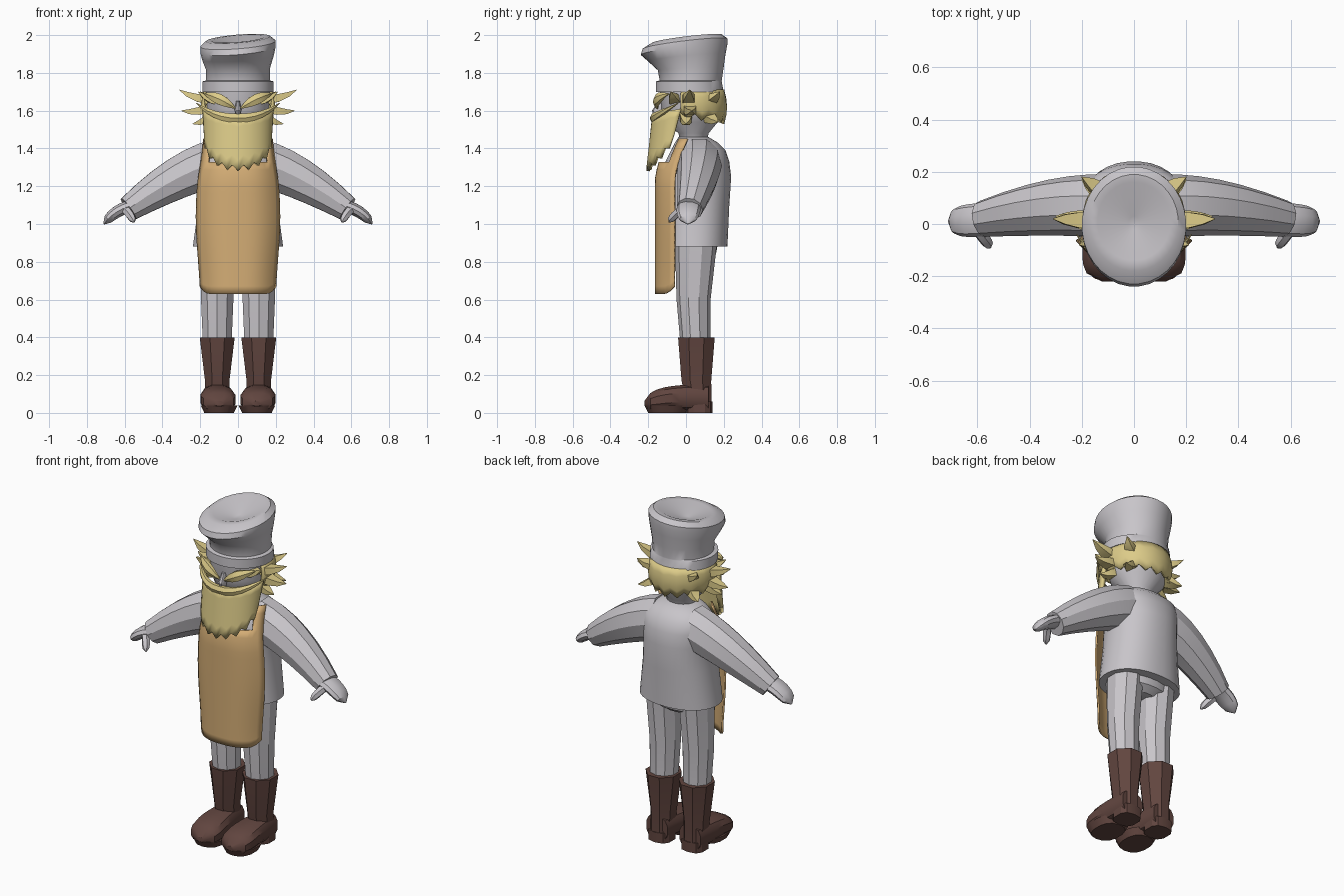
import bpy, bmesh, math
from mathutils import Vector

if "Cube" in bpy.data.objects:
    bpy.data.objects.remove(bpy.data.objects["Cube"], do_unlink=True)


def material(name, *color):
    mat = bpy.data.materials.new(name)
    mat.use_nodes = True
    mat.diffuse_color = (*color, 1)
    mat.node_tree.nodes["Principled BSDF"].inputs["Base Color"].default_value = (*color, 1)
    return mat


CLOTH = material("pale grey", .58, .56, .59)
TAN = material("apron tan", .66, .42, .18)
BLOND = material("straw blond", .72, .6, .25)
LEATHER = material("dark brown leather", .12, .06, .05)


def finish(name, bm, mat, mirror=False, thickness=0, angle=32):
    bmesh.ops.recalc_face_normals(bm, faces=bm.faces)
    mesh = bpy.data.meshes.new(name)
    bm.to_mesh(mesh)
    bm.free()
    mesh.materials.append(mat)
    part = bpy.data.objects.new(name, mesh)
    bpy.context.collection.objects.link(part)
    bpy.ops.object.select_all(action='DESELECT')
    part.select_set(True)
    bpy.context.view_layer.objects.active = part
    bpy.ops.object.shade_smooth_by_angle(angle=math.radians(angle))
    if thickness:
        solid = part.modifiers.new("thickness", 'SOLIDIFY')
        solid.thickness = thickness
        solid.offset = 0
    if mirror:
        part.modifiers.new("mirror", 'MIRROR').use_mirror_merge = False


def loft(name, sections, mat, sides=10, power=2, warp=None, **options):
    """Skin closed rings given as (centre, direction, half width, half depth)."""
    bm = bmesh.new()
    rings = []
    for centre, direction, width, depth in sections:
        along = direction.normalized()
        ref = Vector((0, 0, 1)) if abs(along.y) > .9 else Vector((0, 1, 0))
        across = ref.cross(along).normalized()
        deep = along.cross(across)
        ring = []
        for k in range(sides):
            a = math.tau * (k + .5) / sides
            c, s = (math.copysign(abs(f(a)) ** (2 / power), f(a)) for f in (math.cos, math.sin))
            p = centre + across * width * c + deep * depth * s
            ring.append(bm.verts.new(warp(p) if warp else p))
        rings.append(ring)
    for low, high in zip(rings, rings[1:]):
        for k in range(sides):
            n = (k + 1) % sides
            bm.faces.new((low[k], low[n], high[n], high[k]))
    bm.faces.new(rings[0][::-1])
    bm.faces.new(rings[-1])
    finish(name, bm, mat, **options)


def stack(name, levels, mat, x=0, **options):
    """Horizontal rings given as (z, half width, front y, back y)."""
    up = Vector((0, 0, 1))
    loft(name, [(Vector((x, (front + back) / 2, z)), up, width, (back - front) / 2)
                for z, width, front, back in levels], mat, **options)


def sweep(name, start, bend, end, size, mat, steps=6, axis=None, **options):
    """Rings of size(t) along a quadratic curve, mirrored to the other side."""
    a, b, c = Vector(start), Vector(bend), Vector(end)
    sections = []
    for i in range(steps + 1):
        t = i / steps
        centre = a.lerp(b, t).lerp(b.lerp(c, t), t)
        tangent = axis or (b - a).lerp(c - b, t)
        sections.append((centre, tangent, *size(t)))
    loft(name, sections, mat, mirror=True, **options)


def sheet(name, point, cols, rows, mat, thickness, keep=lambda u, v: True):
    """Grid surface from point(u, v), u in -1..1 and v in 0..1."""
    bm = bmesh.new()
    grid = [[bm.verts.new(point(2 * i / cols - 1, j / rows)) for i in range(cols + 1)]
            for j in range(rows + 1)]
    for j in range(rows):
        for i in range(cols):
            if keep(2 * (i + .5) / cols - 1, (j + .5) / rows):
                bm.faces.new((grid[j][i], grid[j][i + 1], grid[j + 1][i + 1], grid[j + 1][i]))
    loose = [v for v in bm.verts if not v.link_faces]
    bmesh.ops.delete(bm, geom=loose, context='VERTS')
    finish(name, bm, mat, thickness=thickness, angle=40)


def rounded(width, depth):
    """Nearly constant size with a blunt rounded tip."""
    return lambda t: tuple(s * math.sqrt(1 - t ** 4) + .004 for s in (width, depth))


def spindle(width, depth):
    """Pointed at both ends and full in the middle."""
    return lambda t: tuple(s * math.sin(math.pi * t) + .002 for s in (width, depth))


def spike(width, depth):
    """Full at the root, pointed at the tip."""
    return lambda t: tuple(s * (1 - t * t) + .002 for s in (width, depth))


def foot_size(t):
    tip = math.sqrt(1.05 - t ** 6)
    return (.07 + .04 * t) * tip, (.07 - .01 * t) * tip


# Boots: tapered shaft, rounded foot, heel and sole
stack("boot_shaft", [(.04, .07, 0, .14), (.17, .07, -.03, .14), (.4, .1, -.05, .16)],
      LEATHER, x=.11, sides=8, mirror=True)
sweep("boot_foot", (.11, .12, .08), (.11, -.1, .09), (.1, -.22, .05), foot_size,
      LEATHER, steps=8, axis=Vector((0, -1, 0)), sides=12, power=2.6)
stack("boot_heel", [(0, .07, 0, .14), (.06, .07, 0, .14)], LEATHER, x=.11,
      power=2.8, mirror=True)
stack("boot_sole", [(0, .08, -.2, 0), (.04, .1, -.22, .02)], LEATHER, x=.1,
      sides=14, power=2.4, mirror=True)

# Trousers
stack("trouser_leg", [(.37, .08, -.03, .13), (.6, .09, -.05, .13), (.95, .1, -.06, .17)],
      CLOTH, x=.11, mirror=True)
stack("trouser_seat", [(.81, .1, 0, .12), (.84, .18, -.05, .16), (.95, .2, -.07, .18)],
      CLOTH, sides=20)

# Jacket body, sleeves and mitten hands
stack("jacket", [(.88, .24, -.13, .22), (1.1, .21, -.13, .23), (1.25, .2, -.13, .24),
                 (1.33, .21, -.11, .23), (1.39, .2, -.08, .21), (1.43, .16, -.06, .17),
                 (1.46, .09, -.04, .12)], CLOTH, sides=32, power=2.2, angle=40)
sweep("sleeve", (.1, .07, 1.33), (.3, .08, 1.28), (.58, .02, 1.08),
      lambda t: (.13 - .06 * t * t, .12 - .05 * t * t), CLOTH)
sweep("hand", (.55, .02, 1.1), (.65, .01, 1.08), (.71, .01, 1), rounded(.03, .06), CLOTH)
sweep("thumb", (.6, -.02, 1.08), (.57, -.06, 1.05), (.55, -.09, 1.01), rounded(.02, .02),
      CLOTH, sides=6)


# Apron with rounded lower corners, bib and shoulder straps
def apron_point(u, v):
    lean = max(0, 3.6 * v - 2.6)
    width = .21 - .01 * math.cos(v * math.tau) - .02 * lean
    corner = .04 * max(0, 4 * abs(u) - 3) ** 2 * max(0, 1 - v * 6)
    y = -.16 + .1 * abs(u) ** 2.8 + .07 * lean ** 1.6
    return u * width, y, .63 + .82 * v + corner


sheet("apron", apron_point, 20, 20, TAN, .01, keep=lambda u, v: abs(u) > .78 or v < .87)

# Neck, head and nose
stack("head", [(1.42, .08, -.03, .11), (1.48, .09, -.04, .12), (1.54, .15, -.11, .17),
               (1.61, .17, -.13, .18), (1.72, .17, -.14, .18)], CLOTH, sides=24, angle=40)
stack("nose", [(1.57, .01, -.17, -.11), (1.6, .02, -.18, -.11), (1.65, .01, -.15, -.11)], CLOTH)


# Beard with a ragged hem
def beard_point(u, v):
    a = u * math.radians(88)
    low = 1.28 + .15 * u * u + .03 * (round(9 * u) % 2)
    top = 1.57 + .04 * abs(u)
    fall = 1 - v
    x = (.18 - .01 * fall) * math.sin(a)
    y = -.02 - .04 * fall - (.15 - .01 * fall) * math.cos(a)
    return x, y, low + (top - low) * v


sheet("beard", beard_point, 18, 5, BLOND, .02)


# Hair wrapped around the back of the head
def hair_point(u, v):
    a = u * math.radians(105)
    low = 1.53 + .03 * (round(9 * u) % 2) + .03 * abs(u)
    radius = .175 + .015 * math.sin(math.pi * v)
    return radius * math.sin(a), .02 + radius * math.cos(a), low + (1.71 - low) * v


sheet("back_hair", hair_point, 18, 4, BLOND, .015)

# Moustache and brows
sweep("moustache", (0, -.17, 1.56), (.13, -.18, 1.56), (.22, -.04, 1.64), spike(.025, .02),
      BLOND, sides=6)
sweep("brow", (.01, -.15, 1.61), (.1, -.18, 1.67), (.18, -.09, 1.69), spindle(.03, .02),
      BLOND, sides=6)

# Wild tufts at the temples and the nape, each rooted in the hair
for tip in [(.31, .02, 1.71), (.3, .03, 1.6), (.24, 0, 1.53),
            (.21, -.08, 1.7), (.2, .18, 1.7), (.2, .17, 1.54)]:
    tip = Vector(tip)
    root = Vector((tip.x * .5, tip.y * .6, 1.62 + (tip.z - 1.62) * .4))
    middle = root.lerp(tip, .6) - Vector((0, 0, .02))
    sweep("hair_tuft", root, middle, tip, spike(.03, .045), BLOND, steps=3, sides=4)


# Chef hat: band, flared crown, sunken top leaning back
def hat_lean(p):
    k = min(1, max(0, 8 * (p.z - 1.78)))
    p.z += k * (.08 * p.x + .12 * p.y)
    return p


stack("hat", [(1.7, .19, -.16, .2), (1.755, .19, -.16, .19), (1.76, .17, -.14, .19),
              (1.82, .17, -.15, .2), (1.88, .19, -.2, .21), (1.925, .2, -.24, .22),
              (1.955, .2, -.23, .22), (1.98, .17, -.18, .19), (1.98, .14, -.14, .16),
              (1.93, .02, -.02, .03)], CLOTH, sides=32, warp=hat_lean, angle=40)
